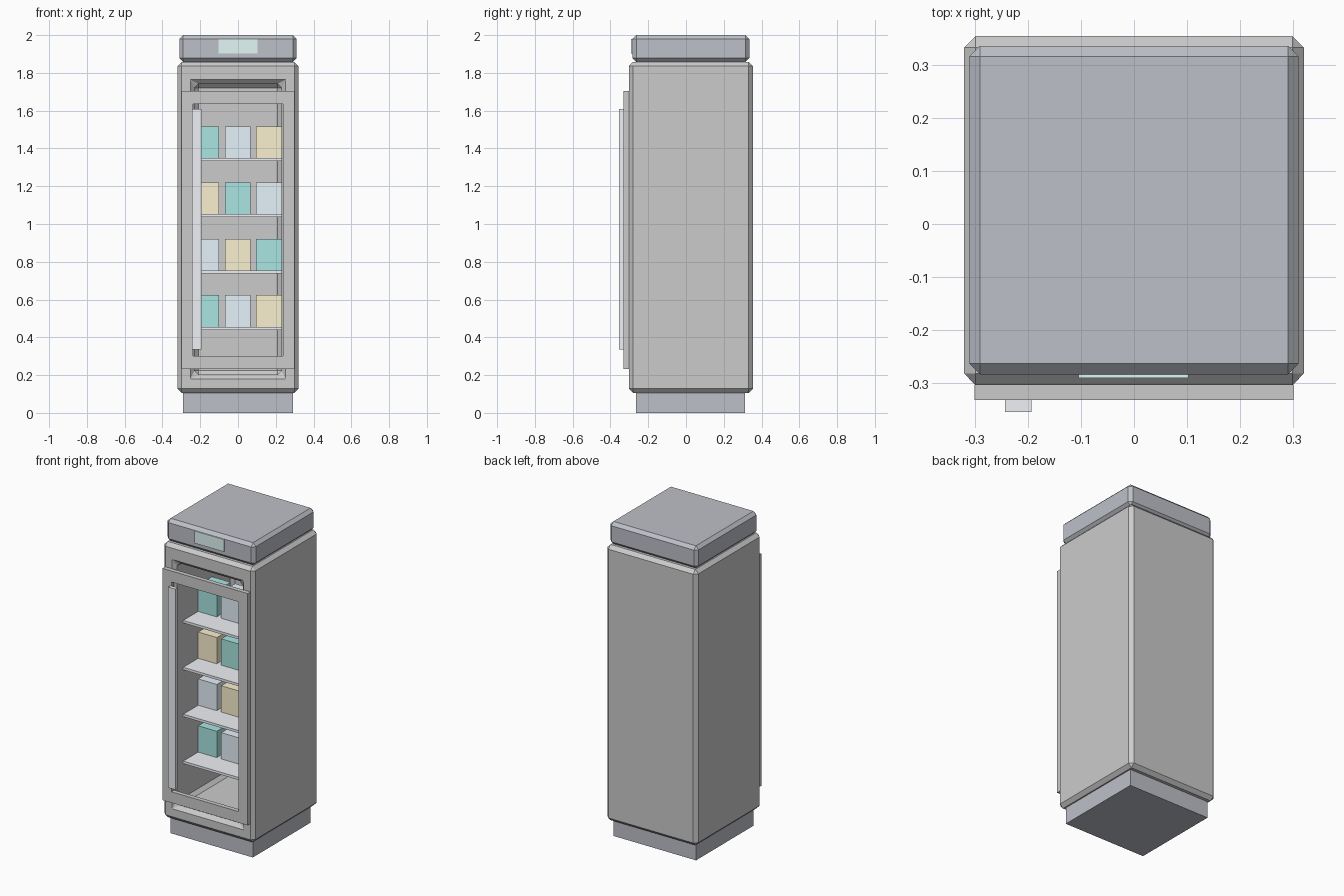
import bpy

if "Cube" in bpy.data.objects:
    bpy.data.objects.remove(bpy.data.objects["Cube"])


def material(name, rgb):
    m = bpy.data.materials.new(name)
    m.diffuse_color = (*rgb, 1)
    m.use_nodes = True
    m.node_tree.nodes["Principled BSDF"].inputs["Base Color"].default_value = m.diffuse_color
    return m


DARK = material("dark_trim", (0.51, 0.53, 0.58))
METAL = material("pale_metal", (0.86, 0.88, 0.92))
SCREEN = material("display_mint", (0.76, 0.94, 0.92))
GOODS = [material("teal", (0.40, 0.79, 0.77)),
         material("pale_blue", (0.79, 0.89, 0.96)),
         material("straw", (0.97, 0.88, 0.62))]


def box(name, x, y, z, mat=None):
    """Box from (min, max) pairs on each axis."""
    bpy.ops.mesh.primitive_cube_add(size=1, location=[sum(r) / 2 for r in (x, y, z)])
    ob = bpy.context.object
    ob.name = name
    ob.scale = [r[1] - r[0] for r in (x, y, z)]
    bpy.ops.object.transform_apply(location=False, rotation=False, scale=True)
    if mat:
        ob.data.materials.append(mat)
    return ob


def apply(ob, mod):
    bpy.context.view_layer.objects.active = ob
    bpy.ops.object.modifier_apply(modifier=mod.name)


def chamfer(ob, width):
    mod = ob.modifiers.new("chamfer", 'BEVEL')
    mod.width, mod.segments, mod.limit_method = width, 1, 'ANGLE'
    apply(ob, mod)


def cut(ob, x, y, z):
    cutter = box("cutter", x, y, z)
    mod = ob.modifiers.new("cut", 'BOOLEAN')
    mod.operation, mod.solver, mod.object = 'DIFFERENCE', 'EXACT', cutter
    apply(ob, mod)
    bpy.data.objects.remove(cutter)


# Plinth
box("plinth", (-0.29, 0.29), (-0.265, 0.313), (0, 0.107), DARK)

# Hollow cabinet with chamfered outer edges and opening rim
cabinet = box("cabinet", (-0.32, 0.32), (-0.303, 0.354), (0.106, 1.858))
cut(cabinet, (-0.231, 0.231), (-0.5, 0.27), (0.203, 1.742))
chamfer(cabinet, 0.022)

# Top cap and its display
cap = box("top_cap", (-0.31, 0.31), (-0.283, 0.335), (1.858, 2.0), DARK)
chamfer(cap, 0.02)
box("display", (-0.104, 0.103), (-0.29, -0.28), (1.902, 1.98), SCREEN)

# Open door frame and handle
door = box("door_frame", (-0.30, 0.30), (-0.331, -0.303), (0.232, 1.705))
cut(door, (-0.237, 0.237), (-0.5, 0), (0.302, 1.635))
box("door_handle", (-0.243, -0.193), (-0.354, -0.33), (0.335, 1.61), METAL)

# Shelves, each stocked with three cartons in shifted colours
for i in range(4):
    top = 0.456 + 0.298 * i
    box(f"shelf_{i + 1}", (-0.232, 0.232), (-0.22, 0.25), (top - 0.016, top), METAL)
    for j in range(3):
        cx = (j - 1) * 0.165 - 0.002
        box(f"carton_{i + 1}_{j + 1}", (cx - 0.067, cx + 0.067),
            (-0.07, 0.07), (top, top + 0.167), GOODS[(i + j) % 3])
